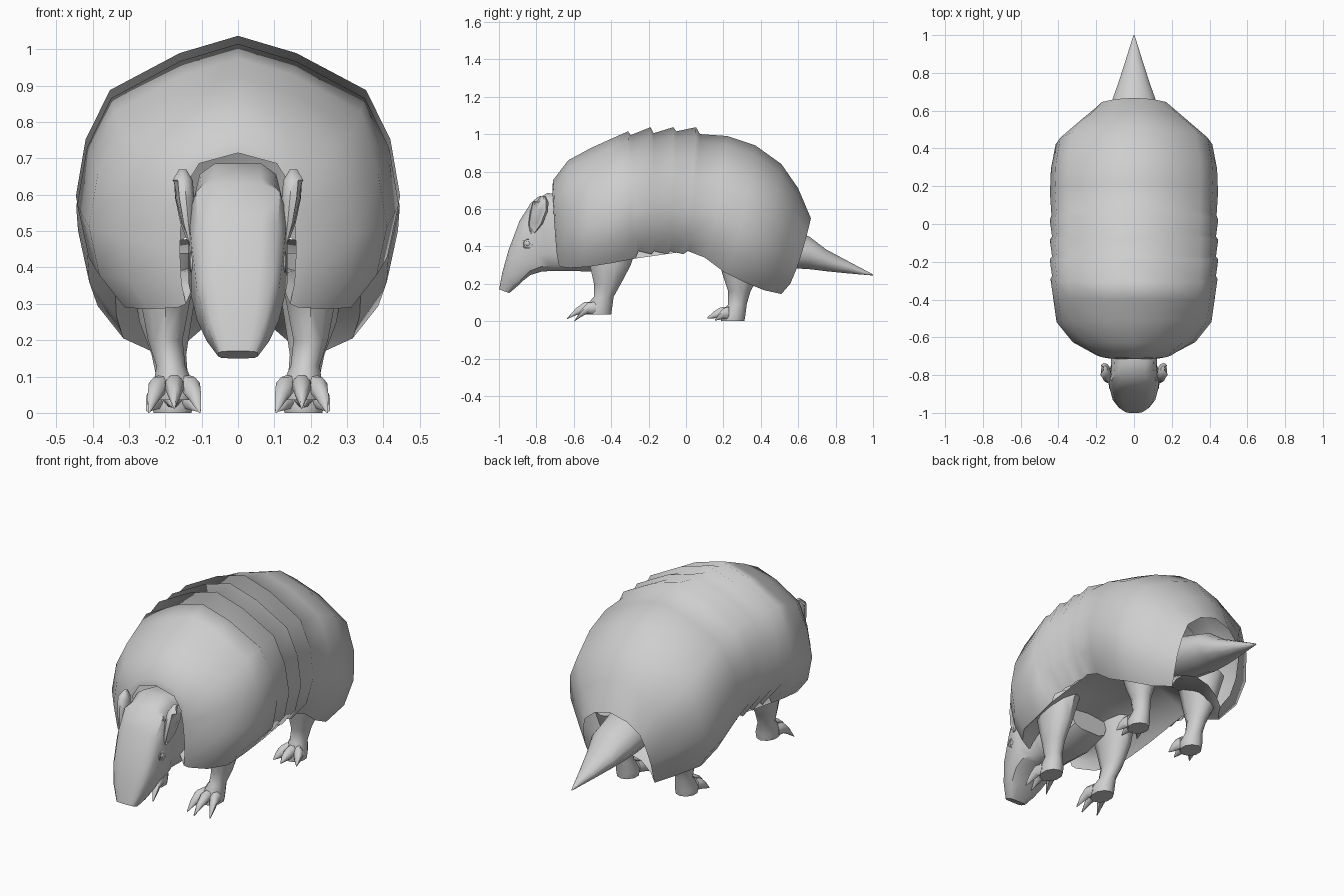
import bpy, bmesh
from math import sin, cos, pi, copysign
from mathutils import Vector

if "Cube" in bpy.data.objects:
    bpy.data.objects.remove(bpy.data.objects["Cube"])

grey = bpy.data.materials.new("hide_grey")
grey.use_nodes = True
colour = (0.62, 0.62, 0.62, 1)
grey.diffuse_color = colour
grey.node_tree.nodes["Principled BSDF"].inputs["Base Color"].default_value = colour


def finish(name, bm, mirror=False, angle=50):
    """Turn a bmesh into a shaded object, mirrored left to right if asked."""
    mesh = bpy.data.meshes.new(name)
    bm.to_mesh(mesh)
    bm.free()
    mesh.materials.append(grey)
    ob = bpy.data.objects.new(name, mesh)
    bpy.context.collection.objects.link(ob)
    bpy.ops.object.select_all(action='DESELECT')
    ob.select_set(True)
    bpy.context.view_layer.objects.active = ob
    if mirror:
        ob.modifiers.new("Mirror", 'MIRROR').use_mirror_merge = False
        bpy.ops.object.modifier_apply(modifier="Mirror")
    bpy.ops.object.shade_smooth_by_angle(angle=angle * pi / 180)


def loft(rings, closed=True, bm=None):
    """Skin a list of point rings; closed rings get end caps."""
    bm = bm or bmesh.new()
    rows = [[bm.verts.new(p) for p in ring] for ring in rings]
    n = len(rows[0])
    faces = []
    for a, b in zip(rows, rows[1:]):
        for i in range(n if closed else n - 1):
            j = (i + 1) % n
            faces.append(bm.faces.new((a[i], a[j], b[j], b[i])))
    if closed:
        faces += [bm.faces.new(rows[0]), bm.faces.new(rows[-1])]
    bmesh.ops.recalc_face_normals(bm, faces=faces)
    return bm


def ring(centre, a, b, n=8, power=1.0):
    """Ellipse around centre with half axes a and b; power < 1 is boxier."""
    centre, a, b = Vector(centre), Vector(a), Vector(b)
    pts = []
    for i in range(n):
        t = 2 * pi * (i + 0.5) / n
        c, s = (copysign(abs(f) ** power, f) for f in (cos(t), sin(t)))
        pts.append(centre + a * c + b * s)
    return pts


def span(top, bottom, w, n=10, power=0.7):
    """Ring between a top and a bottom (y, z) point with half width w."""
    t, b = Vector((0, *top)), Vector((0, *bottom))
    return ring((t + b) / 2, (w, 0, 0), (t - b) / 2, n, power)


# Armour: arch sections given as y at top, y at rim, top, rim, half width, squareness
ARCH = [(0.76, 0), (0.93, 0.14), (1, 0.35), (0.94, 0.58), (0.79, 0.78), (0.36, 0.93)]


def arch(ytop, ylow, top, rim, w, square=1.0):
    half = [(w * u ** square, ylow + (ytop - ylow) * v ** 0.6, rim + (top - rim) * v)
            for u, v in ARCH]
    return half + [(0, ytop, top)] + [(-x, y, z) for x, y, z in reversed(half)]


def ceiling(ytop, ylow, top, rim, w, square=1.0):
    """Hollow underside spanning from rim to rim of the same section."""
    x = w * ARCH[0][0] ** square
    half = [(x, 0), (x * 0.85, 0.05), (x * 0.5, 0.10)]
    half = [(a, ylow, rim + h) for a, h in half]
    return half + [(0, ylow, rim + 0.12)] + [(-a, y, z) for a, y, z in reversed(half)]


def facing(name, bm, outward, angle):
    """Finish an open sheet with its normals away from (or towards) the middle."""
    bm.normal_update()
    middle = Vector((0, 0, 0.5))
    total = sum((f.calc_center_median() - middle).dot(f.normal) for f in bm.faces)
    if (total > 0) != outward:
        bmesh.ops.reverse_faces(bm, faces=bm.faces[:])
    finish(name, bm, angle=angle)


front = [(-0.715, -0.68, 0.715, 0.30, 0.16, 0.4), (-0.71, -0.67, 0.755, 0.29, 0.20, 0.7),
         (-0.63, -0.62, 0.86, 0.285, 0.325), (-0.51, -0.53, 0.925, 0.29, 0.41),
         (-0.40, -0.40, 0.975, 0.31, 0.427), (-0.31, -0.27, 1.015, 0.335, 0.442)]
bands = []
for i in range(3):
    y, low = -0.295 + 0.122 * i, -0.255 + 0.085 * i
    bands += [(y, low, 0.995 + 0.01 * i, 0.375, 0.434),
              (y + 0.105, low + 0.07, 1.037, 0.358, 0.446)]
rear = [(0.075, 0.01, 1.00, 0.375, 0.437), (0.22, 0.10, 0.99, 0.34, 0.445),
        (0.37, 0.20, 0.94, 0.265, 0.44), (0.51, 0.32, 0.84, 0.205, 0.415),
        (0.60, 0.42, 0.71, 0.165, 0.30), (0.668, 0.51, 0.55, 0.145, 0.20, 0.7)]
facing("armour", loft([arch(*s) for s in front + bands + rear], closed=False), True, 120)
facing("underside", loft([ceiling(*s) for s in front + rear], closed=False), True, 120)

# Neck and head, tapering to a blunt snout: top point, bottom point, half width
head = [((-0.40, 0.60), (-0.36, 0.31), 0.12),
        ((-0.60, 0.66), (-0.50, 0.262), 0.125), ((-0.74, 0.69), (-0.64, 0.265), 0.125),
        ((-0.80, 0.655), (-0.72, 0.265), 0.12), ((-0.83, 0.635), (-0.77, 0.262), 0.138),
        ((-0.89, 0.54), (-0.83, 0.245), 0.13), ((-0.95, 0.38), (-0.87, 0.215), 0.115),
        ((-0.983, 0.26), (-0.91, 0.178), 0.088), ((-1.0, 0.17), (-0.945, 0.15), 0.055)]
finish("head", loft([span(*s, 12, 0.5) for s in head]), angle=40)

# Ears: upright leaves with a hollow outer side
ear = loft([ring((x, y, z), (rx, -rx * 0.2, 0), (ry * 0.15, ry, 0), 10)
            for x, y, z, rx, ry in [
    (0.132, -0.82, 0.47, 0.008, 0.012), (0.142, -0.805, 0.52, 0.020, 0.038),
    (0.150, -0.785, 0.59, 0.029, 0.048), (0.154, -0.778, 0.64, 0.029, 0.042),
    (0.153, -0.767, 0.67, 0.010, 0.016)]])
ear.normal_update()
outer = [f for f in ear.faces if f.normal.dot(Vector((0.97, -0.24, 0))) > 0.7]
bmesh.ops.inset_region(ear, faces=outer, thickness=0.008, depth=-0.008)
finish("ears", ear, mirror=True)

# Eyes: a raised lid with a small ball inside
eye = loft([ring((x, -0.845, 0.415), (0, r, 0), (0, 0, r), 12)
            for x, r in [(0.11, 0.034), (0.13, 0.03), (0.133, 0.024), (0.122, 0.02)]])
loft([ring((x, -0.845, 0.415), (0, r, 0), (0, 0, r), 12)
      for x, r in [(0.115, 0.018), (0.128, 0.015), (0.134, 0.006)]], bm=eye)
finish("eyes", eye, mirror=True)

# Tail with the rump it grows from
tail = [((0.36, 0.56), (0.36, 0.32), 0.15), ((0.56, 0.49), (0.56, 0.28), 0.128),
        ((0.66, 0.455), (0.66, 0.275), 0.118),
        ((0.75, 0.385), (0.75, 0.265), 0.085), ((0.87, 0.32), (0.87, 0.254), 0.045),
        ((1.0, 0.25), (1.0, 0.244), 0.003)]
finish("tail", loft([span(*s, 12, 1) for s in tail]))


def leg(name, sections, toe_y, tip_y, heights):
    """Leg column with one long middle claw and a shorter splayed one each side."""
    bm = loft([ring((x, y, z), (rx, 0, 0), (0, ry, 0), 10) for x, y, z, rx, ry in sections])
    cx = sections[-1][0]
    for k in (-1, 0, 1):
        rings = []
        for t, r, z in zip((0, 0.4, 0.7, 1), (0.036, 0.031, 0.02, 0.003), heights):
            y = toe_y + (tip_y + 0.04 * abs(k) - toe_y) * t
            rings.append(ring((cx + k * (0.03 + 0.04 * t), y, z - 0.012 * abs(k) * t),
                              (r * 0.85, 0, 0), (0, 0, r), 8))
        loft(rings, bm=bm)
    finish(name, bm, mirror=True)


leg("front_legs", [
    (0.19, -0.40, 0.44, 0.09, 0.15), (0.20, -0.405, 0.30, 0.07, 0.11),
    (0.20, -0.42, 0.20, 0.050, 0.072), (0.185, -0.44, 0.13, 0.042, 0.053),
    (0.175, -0.47, 0.07, 0.060, 0.075), (0.175, -0.47, 0.035, 0.055, 0.07)],
    -0.48, -0.635, (0.07, 0.075, 0.05, 0.014))
leg("hind_legs", [
    (0.20, 0.31, 0.40, 0.10, 0.15), (0.20, 0.295, 0.25, 0.075, 0.10),
    (0.19, 0.285, 0.16, 0.05, 0.06), (0.18, 0.275, 0.09, 0.045, 0.05),
    (0.18, 0.25, 0.035, 0.06, 0.068), (0.18, 0.25, 0.0, 0.055, 0.062)],
    0.23, 0.115, (0.045, 0.045, 0.034, 0.018))
